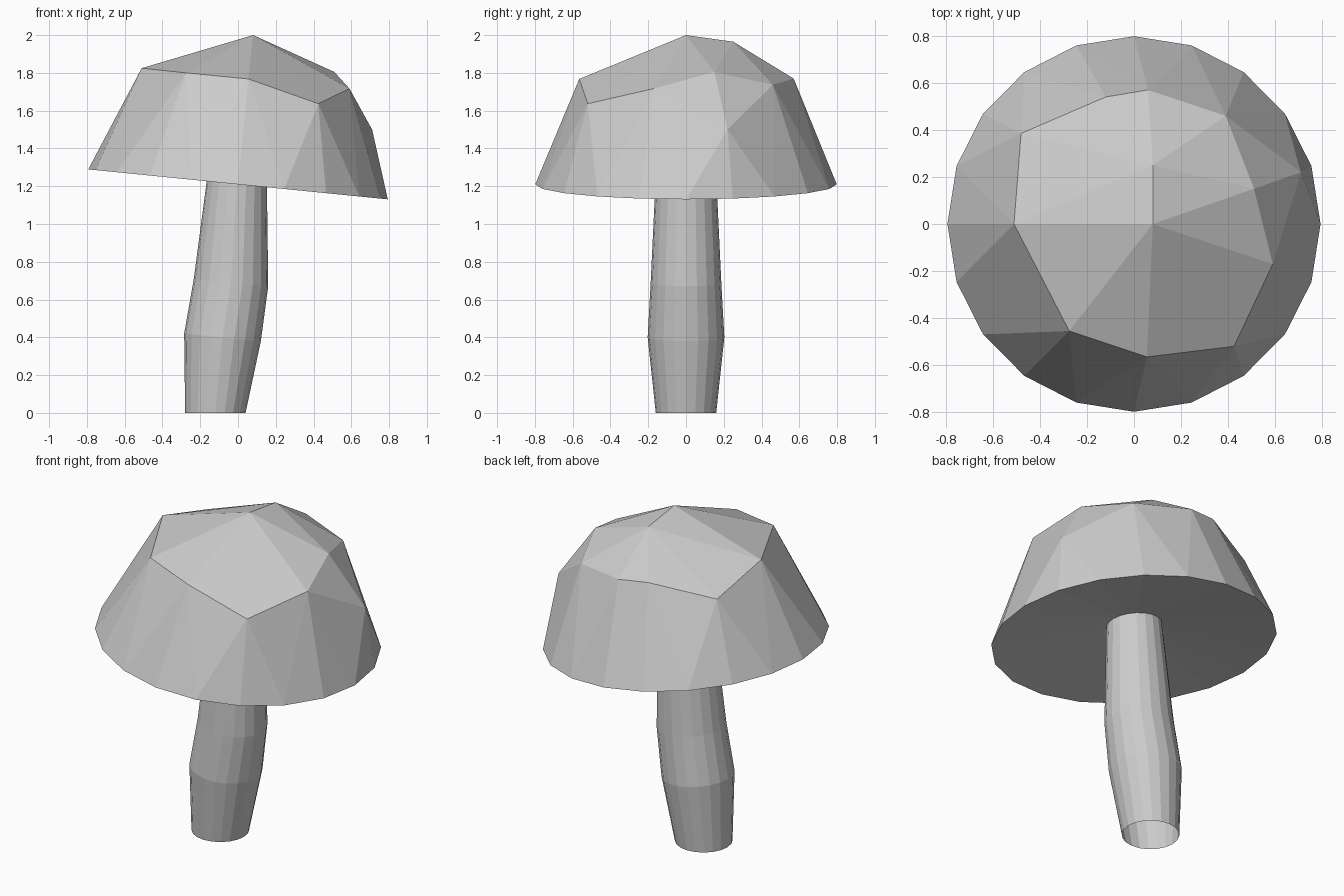
import bpy, bmesh
from math import cos, sin, tau

if "Cube" in bpy.data.objects:
    bpy.data.objects.remove(bpy.data.objects["Cube"])

SIDES = 20


def finish(bm, name):
    bmesh.ops.recalc_face_normals(bm, faces=bm.faces)
    mesh = bpy.data.meshes.new(name)
    bm.to_mesh(mesh)
    bm.free()
    obj = bpy.data.objects.new(name, mesh)
    bpy.context.collection.objects.link(obj)
    return obj


def ring(bm, cx, cz, rx, ry, slope):
    """Ring of vertices whose plane leans down towards +x."""
    pts = []
    for i in range(SIDES):
        a = tau * i / SIDES
        x = cx + rx * cos(a)
        pts.append(bm.verts.new((x, ry * sin(a), cz + slope * (x - cx))))
    return pts


def bridge(bm, low, high):
    for i in range(SIDES):
        j = (i + 1) % SIDES
        bm.faces.new((low[i], low[j], high[j], high[i]))


stem_top = (-0.001, 1.30, 0.153, 0.158, -0.1)

# Cap: tilted round rim, irregular faceted crown wrapped in a hull
crown = [(0.08, 0, 2.0), (0.08, 0.25, 1.965), (0.51, 0.15, 1.805),
         (-0.51, 0, 1.825), (-0.48, 0.385, 1.722), (-0.12, 0.54, 1.787),
         (0.06, 0.57, 1.77), (0.39, 0.46, 1.737), (0.71, 0.22, 1.5),
         (0.59, -0.17, 1.717), (0.425, -0.52, 1.637), (0.055, -0.565, 1.768),
         (-0.275, -0.455, 1.8)]
bm = bmesh.new()
rim = ring(bm, 0, 1.21, 0.793, 0.798, -0.1)
for p in crown:
    bm.verts.new(p)
bmesh.ops.convex_hull(bm, input=bm.verts)

# Underside: replace the flat base with a shallow hollow rising to the stem
bm.normal_update()
base = [f for f in bm.faces if all(v in rim for v in f.verts)]
bmesh.ops.delete(bm, geom=base, context='FACES')
rim_edges = [e for e in bm.edges if not e.link_faces]
bmesh.ops.delete(bm, geom=rim_edges, context='EDGES')
bridge(bm, rim, ring(bm, *stem_top))
finish(bm, "mushroom_cap")

# Stem: bent open tube bulging at the middle (centre x, z, radius x, radius y, slope)
sections = [(-0.12, 0, 0.16, 0.16, 0),
            (-0.082, 0.4, 0.203, 0.203, -0.1),
            (-0.037, 0.69, 0.197, 0.187, -0.1),
            stem_top]
bm = bmesh.new()
rings = [ring(bm, *s) for s in sections]
for low, high in zip(rings, rings[1:]):
    bridge(bm, low, high)
finish(bm, "mushroom_stem")
